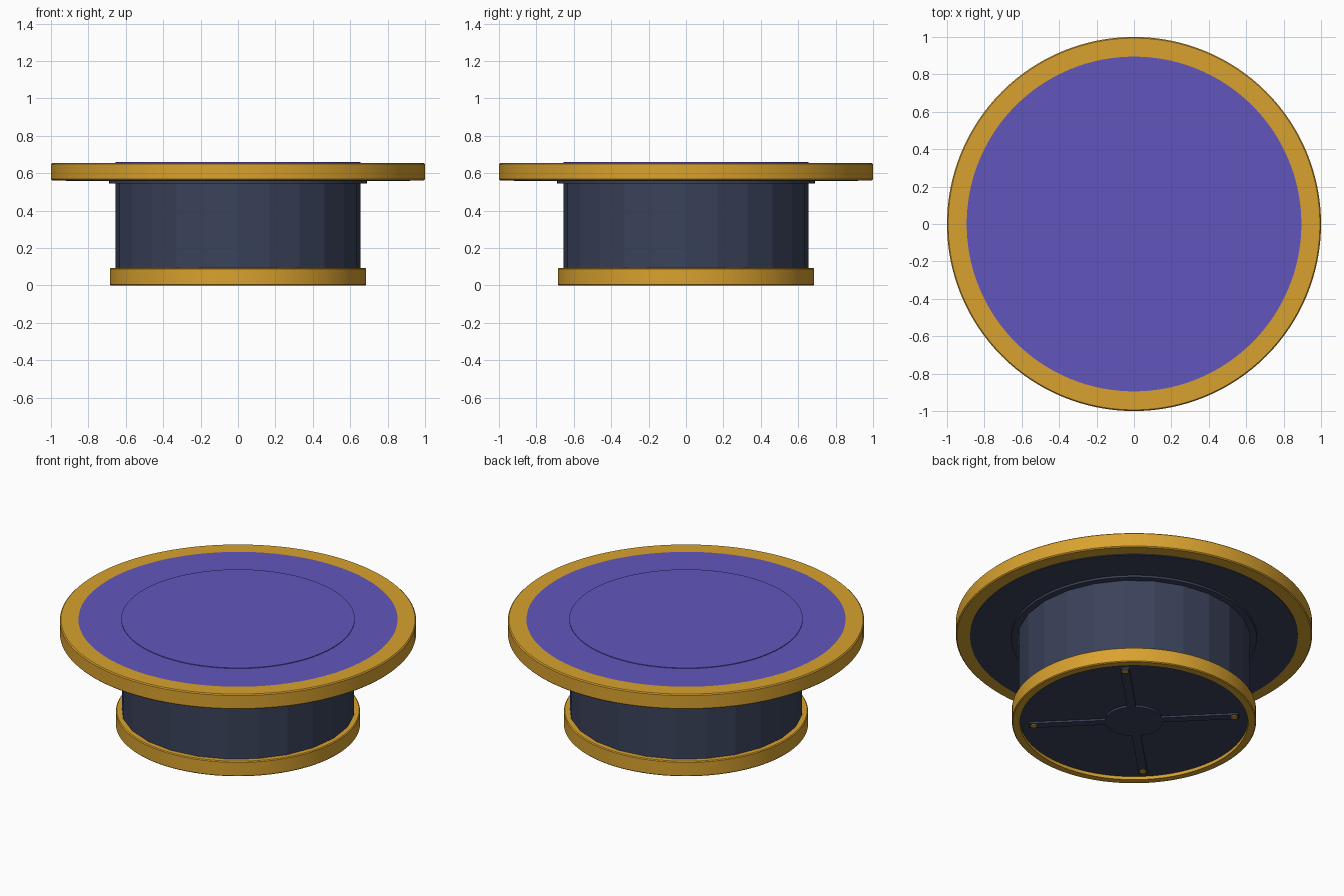
import bpy, math

if "Cube" in bpy.data.objects:
    bpy.data.objects.remove(bpy.data.objects["Cube"])

def material(name, hex_code):
    def lin(c):
        c /= 255
        return c / 12.92 if c <= 0.04045 else ((c + 0.055) / 1.055) ** 2.4
    m = bpy.data.materials.new(name)
    m.diffuse_color = [lin(int(hex_code[i:i + 2], 16)) for i in (0, 2, 4)] + [1]
    m.use_nodes = True
    m.node_tree.nodes["Principled BSDF"].inputs["Base Color"].default_value = m.diffuse_color
    return m

GOLD = material("gold", "D9A22F")
NAVY = material("navy", "3A425A")
PURPLE = material("purple", "6156BE")

def finish(ob, name, mat, smooth=True):
    ob.name = name
    ob.data.materials.append(mat)
    if smooth:
        bpy.ops.object.shade_smooth_by_angle(angle=math.radians(35))
    return ob

def disc(name, mat, r, z0, z1, sides=128, smooth=True, at=(0, 0)):
    bpy.ops.mesh.primitive_cylinder_add(vertices=sides, radius=r, depth=z1 - z0,
                                        location=(at[0], at[1], (z0 + z1) / 2))
    return finish(bpy.context.object, name, mat, smooth)

def ring(name, mat, r_in, r_out, z0, z1, bevel, sides=128):
    # Closed profile with softened outer corners, swept round z
    b = bevel
    prof = [(r_in, z0), (r_out - b, z0), (r_out, z0 + b),
            (r_out, z1 - b), (r_out - b, z1), (r_in, z1)]
    n = len(prof)
    verts, faces = [], []
    for i in range(sides):
        a = 2 * math.pi * i / sides
        verts += [(r * math.cos(a), r * math.sin(a), z) for r, z in prof]
        for k in range(n):
            j, l = (i + 1) % sides, (k + 1) % n
            faces.append((i * n + k, j * n + k, j * n + l, i * n + l))
    me = bpy.data.meshes.new(name)
    me.from_pydata(verts, [], faces)
    ob = bpy.data.objects.new(name, me)
    bpy.context.collection.objects.link(ob)
    bpy.ops.object.select_all(action='DESELECT')
    ob.select_set(True)
    bpy.context.view_layer.objects.active = ob
    # flip if the sweep came out inside out
    me.update()
    if me.polygons[2].normal.dot(me.polygons[2].center) < 0:
        me.flip_normals()
    return finish(ob, name, mat)

# Table top: gold rim, purple surface, raised centre and dark underside
ring("top_rim", GOLD, 0.895, 1.0, 0.562, 0.655, 0.006)
disc("top_surface", PURPLE, 0.896, 0.60, 0.655)
disc("top_centre", PURPLE, 0.655, 0.65, 0.659)
disc("top_underside", NAVY, 0.92, 0.558, 0.605)
disc("collar", NAVY, 0.69, 0.545, 0.56)

# Faceted drum
disc("drum", NAVY, 0.655, 0.05, 0.55, sides=24, smooth=False).rotation_euler.z = 0

# Base: gold band with a recessed floor plate
ring("base_band", GOLD, 0.64, 0.685, 0.0, 0.093, 0.005)
disc("base_plate", NAVY, 0.645, 0.02, 0.09)

# Cross brace under the base, with hub and gold screws
disc("brace_hub", NAVY, 0.163, 0.008, 0.025, sides=48)
for i in range(4):
    a = math.radians(45 + 90 * i)
    c, s = math.cos(a), math.sin(a)
    bpy.ops.mesh.primitive_cube_add(size=1, location=(0.35 * c, 0.35 * s, 0.0165),
                                    rotation=(0, 0, a))
    bpy.context.object.scale = (0.48, 0.05, 0.015)
    finish(bpy.context.object, f"brace_arm_{i + 1}", NAVY, False)
    disc(f"brace_screw_{i + 1}", GOLD, 0.02, 0.004, 0.015, sides=12, at=(0.565 * c, 0.565 * s))
